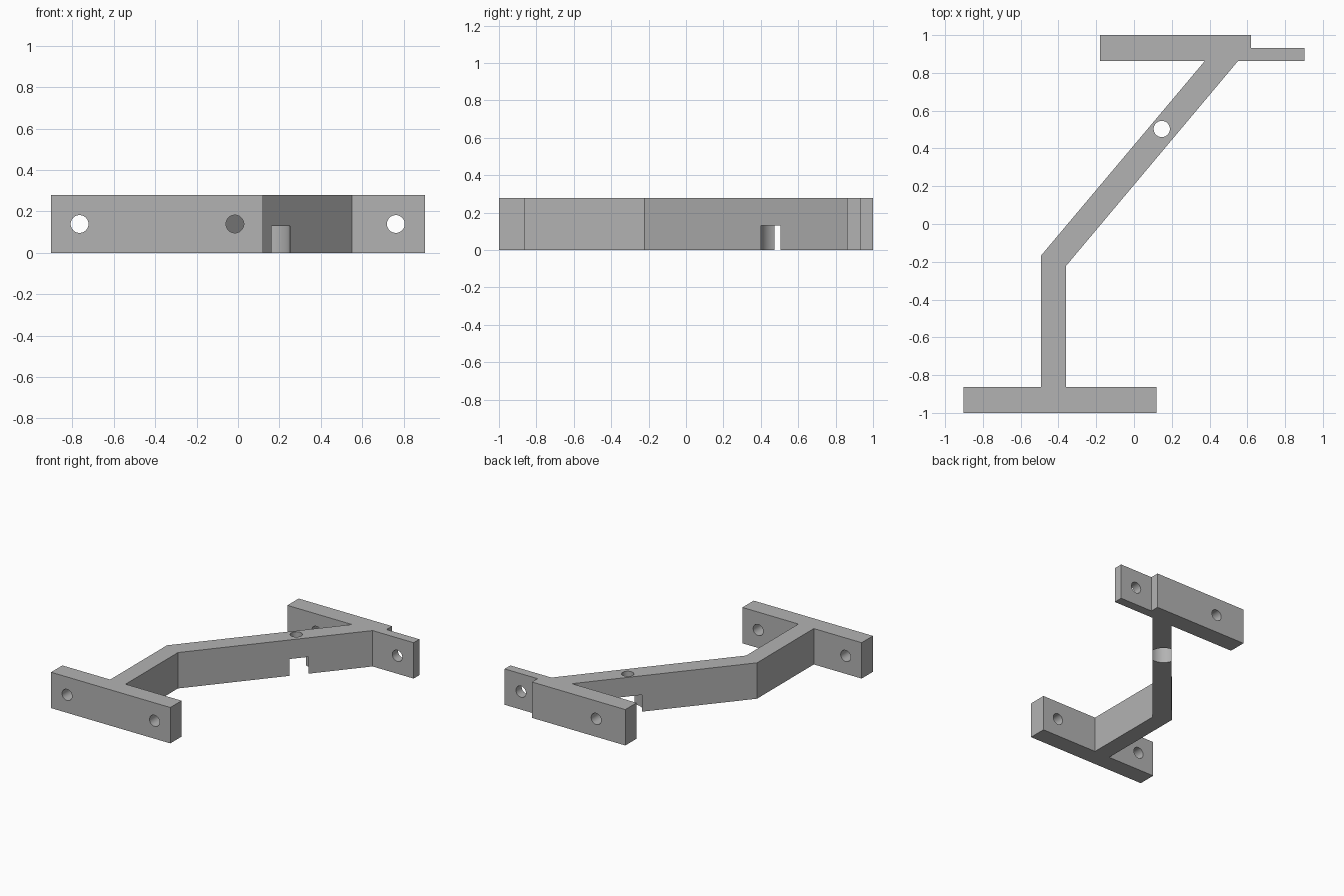
import bpy, bmesh, math
from mathutils import Matrix

cube = bpy.data.objects.get("Cube")
if cube:
    bpy.data.objects.remove(cube, do_unlink=True)

HEIGHT = 0.278
HOLE_R = 0.043

grey = bpy.data.materials.new("light_grey")
grey.use_nodes = True
grey.diffuse_color = (0.45, 0.45, 0.45, 1)
grey.node_tree.nodes["Principled BSDF"].inputs["Base Color"].default_value = (0.45, 0.45, 0.45, 1)


def add_object(name, bm):
    bmesh.ops.recalc_face_normals(bm, faces=bm.faces)
    mesh = bpy.data.meshes.new(name)
    bm.to_mesh(mesh)
    bm.free()
    mesh.materials.append(grey)
    obj = bpy.data.objects.new(name, mesh)
    bpy.context.collection.objects.link(obj)
    return obj


def extrude_outline(name, points, height):
    bm = bmesh.new()
    face = bm.faces.new([bm.verts.new((x, y, 0)) for x, y in points])
    top = bmesh.ops.extrude_face_region(bm, geom=[face])
    verts = [v for v in top["geom"] if isinstance(v, bmesh.types.BMVert)]
    bmesh.ops.translate(bm, verts=verts, vec=(0, 0, height))
    return add_object(name, bm)


def drill(target, centre, radius, depth, along_y=False):
    bm = bmesh.new()
    bmesh.ops.create_cone(bm, cap_ends=True, segments=48, radius1=radius, radius2=radius, depth=depth)
    if along_y:
        bmesh.ops.rotate(bm, verts=bm.verts, matrix=Matrix.Rotation(math.pi / 2, 3, 'X'))
    bmesh.ops.translate(bm, verts=bm.verts, vec=centre)
    cutter = add_object("drill_cutter", bm)
    cutter.hide_render = True
    mod = target.modifiers.new("drill", 'BOOLEAN')
    mod.operation = 'DIFFERENCE'
    mod.solver = 'EXACT'
    mod.object = cutter
    bpy.context.view_layer.objects.active = target
    bpy.ops.object.modifier_apply(modifier=mod.name)
    bpy.data.objects.remove(cutter, do_unlink=True)


# One-piece bracket: front bar, bent arm, back bar with a thin tab
bracket = extrude_outline("bracket", [
    (-0.902, -1), (0.12, -1), (0.12, -0.862), (-0.36, -0.862),
    (-0.36, -0.222), (0.55, 0.862), (0.902, 0.862), (0.902, 0.932),
    (0.62, 0.932), (0.62, 1), (-0.18, 1), (-0.18, 0.862),
    (0.374, 0.862), (-0.492, -0.167), (-0.492, -0.862), (-0.902, -0.862),
], HEIGHT)

# Mounting holes through the two bars
for x, y in ((-0.765, -0.93), (-0.015, -0.93), (0.07, 0.93), (0.762, 0.9)):
    drill(bracket, (x, y, HEIGHT / 2), HOLE_R, 0.3, along_y=True)

# Vertical hole in the arm, with a wide round pocket underneath
drill(bracket, (0.147, 0.503, HEIGHT / 2), HOLE_R, 0.6)
drill(bracket, (0.147, 0.503, 0), 0.104, 0.26)

# Smooth hole walls, sharp edges
bpy.ops.object.select_all(action='DESELECT')
bracket.select_set(True)
bpy.context.view_layer.objects.active = bracket
bpy.ops.object.shade_smooth_by_angle(angle=math.radians(30))
